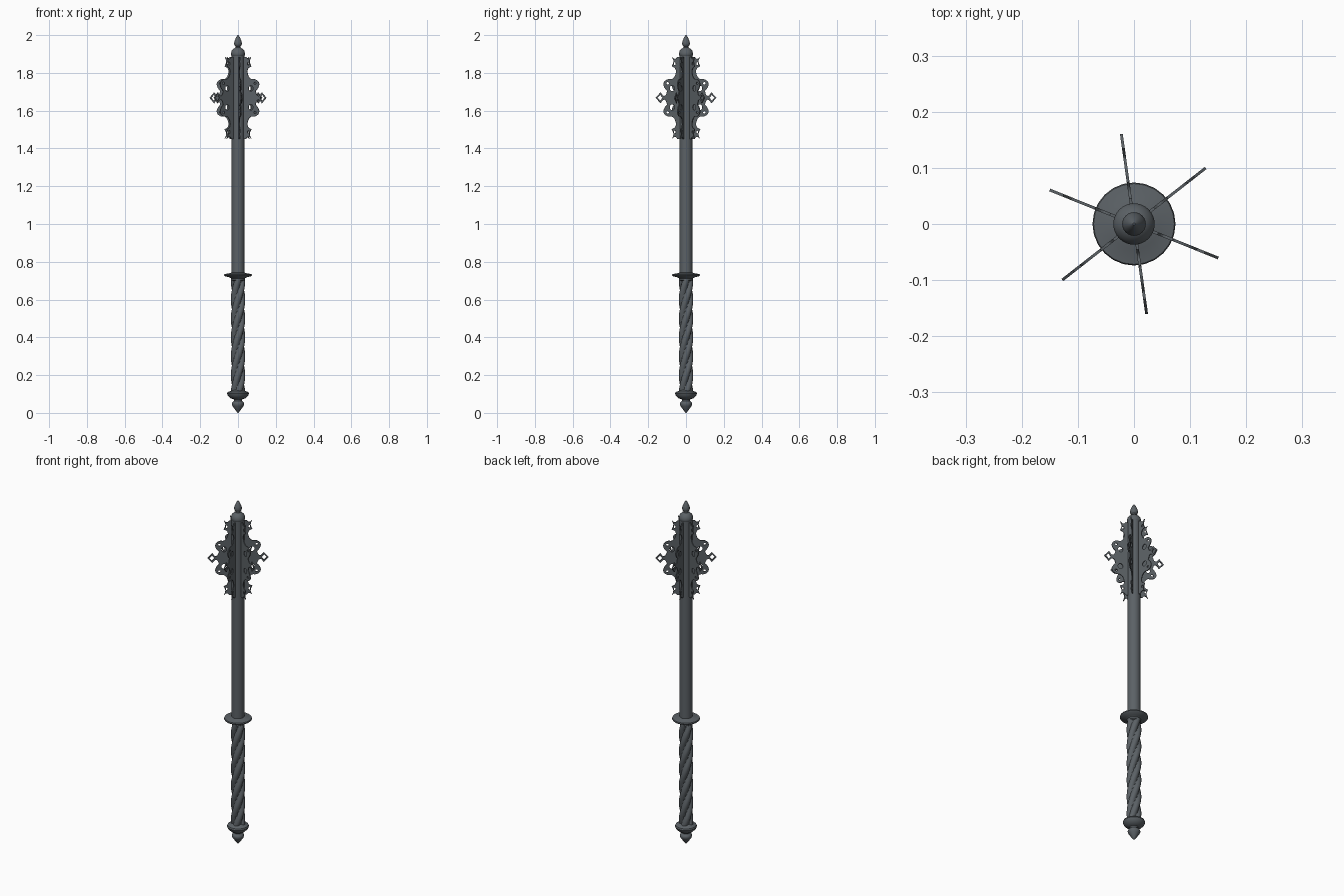
import bpy, bmesh, math
from mathutils import Matrix

if "Cube" in bpy.data.objects:
    bpy.data.objects.remove(bpy.data.objects["Cube"])

steel = bpy.data.materials.new("dark_steel")
steel.diffuse_color = (0.105, 0.12, 0.132, 1)
steel.use_nodes = True
steel.node_tree.nodes["Principled BSDF"].inputs["Base Color"].default_value = steel.diffuse_color


def finish(obj, angle=40):
    obj.data.materials.clear()
    obj.data.materials.append(steel)
    bpy.ops.object.select_all(action='DESELECT')
    obj.select_set(True)
    bpy.context.view_layer.objects.active = obj
    bpy.ops.object.shade_smooth_by_angle(angle=math.radians(angle))


def rings(name, levels, radius, sides, angle=40):
    """Closed surface stacked from rings; radius(level index, turn angle)."""
    bm = bmesh.new()
    rows = []
    for i, z in enumerate(levels):
        row = []
        for k in range(sides):
            a = 2 * math.pi * k / sides
            r = radius(i, a)
            row.append(bm.verts.new((r * math.cos(a), r * math.sin(a), z)))
        rows.append(row)
    for lo, hi in zip(rows, rows[1:]):
        for k in range(sides):
            n = (k + 1) % sides
            bm.faces.new((lo[k], lo[n], hi[n], hi[k]))
    bm.faces.new(rows[0][::-1])
    bm.faces.new(rows[-1])
    me = bpy.data.meshes.new(name)
    bm.to_mesh(me)
    bm.free()
    obj = bpy.data.objects.new(name, me)
    bpy.context.collection.objects.link(obj)
    finish(obj, angle)
    return obj


def lathe(name, profile, sides=24, angle=40):
    return rings(name, [z for r, z in profile], lambda i, a: profile[i][0], sides, angle)


# Pommel: pointed bud and a rounded collar
lathe("pommel", [(0.002, 0), (0.012, 0.012), (0.029, 0.036), (0.033, 0.047), (0.030, 0.056),
                 (0.021, 0.064), (0.022, 0.072), (0.040, 0.077), (0.054, 0.092), (0.058, 0.102),
                 (0.055, 0.110), (0.040, 0.116), (0.030, 0.122)])

# Rope-twisted grip with four strands
PITCH, STEPS = 0.40, 96
grip_z = [0.115 + 0.595 * i / STEPS for i in range(STEPS + 1)]


def strand(i, a):
    turn = a - 2 * math.pi * grip_z[i] / PITCH
    return 0.0255 + 0.0125 * abs(math.cos(2 * turn)) ** 0.8


rings("twisted_grip", grip_z, strand, 48, 50)

# Guard disc between grip and shaft
lathe("guard", [(0.030, 0.698), (0.037, 0.703), (0.037, 0.712), (0.045, 0.717), (0.070, 0.724),
                (0.074, 0.729), (0.072, 0.735), (0.045, 0.739), (0.034, 0.743)])

# Shaft and top finial
lathe("shaft", [(0.034, 0.735), (0.034, 1.895)], 16, 30)
lathe("finial", [(0.034, 1.89), (0.037, 1.895), (0.037, 1.905), (0.033, 1.918), (0.022, 1.929),
                 (0.013, 1.934), (0.013, 1.941), (0.019, 1.946), (0.021, 1.956), (0.018, 1.970),
                 (0.009, 1.990), (0.002, 2.0)])

# Pierced flange outline: (radius, height above flange centre, sharp corner)
half = [(0.02, 0.217, 1), (0.046, 0.217, 1), (0.058, 0.206, 0), (0.075, 0.217, 1),
        (0.067, 0.192, 0), (0.076, 0.166, 1), (0.058, 0.155, 0), (0.056, 0.125, 0),
        (0.074, 0.100, 0), (0.098, 0.098, 0), (0.120, 0.078, 0), (0.114, 0.052, 0),
        (0.100, 0.036, 1), (0.116, 0.010, 0), (0.136, 0.029, 1)]
outline = half + [(0.162, 0, 1)] + [(r, -d, s) for r, d, s in reversed(half)]


def ellipse(r, d, w, h):
    return [(r + w * math.cos(k * math.pi / 4), d + h * math.sin(k * math.pi / 4), 0)
            for k in range(8)]


holes = [[(0.126, 0, 1), (0.138, 0.016, 1), (0.152, 0, 1), (0.138, -0.016, 1)]]
for s in (1, -1):
    holes.append(ellipse(0.074, s * 0.050, 0.013, 0.015))
    holes.append(ellipse(0.060, s * 0.181, 0.005, 0.008))
    holes.append(ellipse(0.098, s * 0.077, 0.007, 0.006))

curve = bpy.data.curves.new("flange_outline", 'CURVE')
curve.dimensions = '2D'
curve.fill_mode = 'BOTH'
curve.extrude = 0.0025
curve.resolution_u = 4
for loop in [outline] + holes:
    sp = curve.splines.new('BEZIER')
    sp.bezier_points.add(len(loop) - 1)
    sp.use_cyclic_u = True
    for p, (r, d, sharp) in zip(sp.bezier_points, loop):
        p.co = (r, d, 0)
        p.handle_left_type = p.handle_right_type = 'VECTOR' if sharp else 'AUTO'
source = bpy.data.objects.new("flange_source", curve)
bpy.context.collection.objects.link(source)
bpy.context.view_layer.update()
flange_mesh = bpy.data.meshes.new_from_object(
    source.evaluated_get(bpy.context.evaluated_depsgraph_get()))
bpy.data.objects.remove(source)
flange_mesh.transform(Matrix.Rotation(math.pi / 2, 4, 'X'))

# Six flanges around the head
for k in range(6):
    flange = bpy.data.objects.new(f"flange_{k + 1}", flange_mesh.copy())
    flange.location.z = 1.668
    flange.rotation_euler.z = math.radians(38 + 60 * k)
    bpy.context.collection.objects.link(flange)
    finish(flange, 30)
